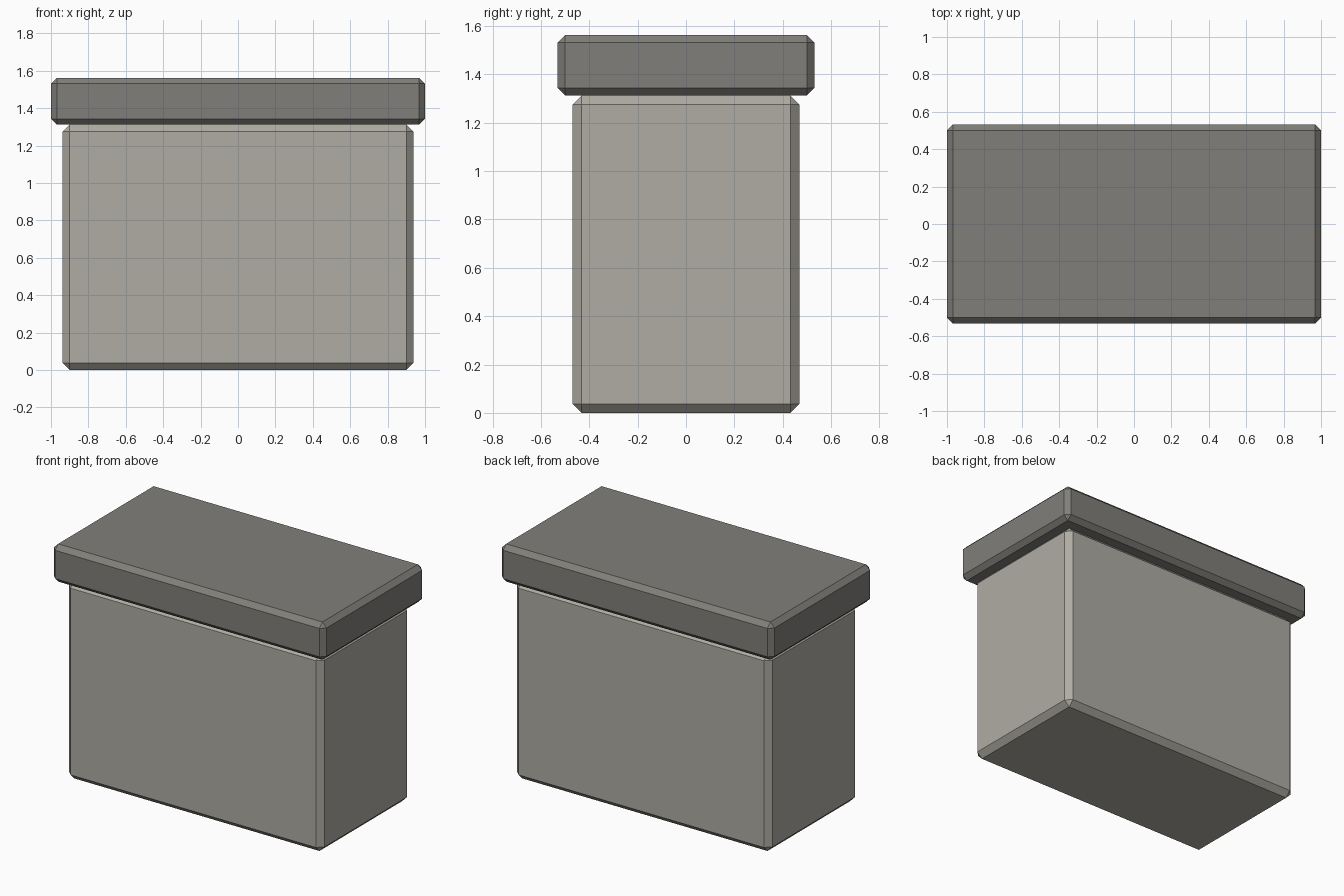
import bpy

cube = bpy.data.objects.get("Cube")
if cube:
    bpy.data.objects.remove(cube, do_unlink=True)


def material(name, color):
    mat = bpy.data.materials.new(name)
    mat.use_nodes = True
    mat.diffuse_color = color
    mat.node_tree.nodes["Principled BSDF"].inputs["Base Color"].default_value = color
    return mat


def chamfered_box(name, size, bottom, chamfer, mat):
    """Flat-shaded box with every edge chamfered, resting at height bottom."""
    bpy.ops.mesh.primitive_cube_add(size=1, location=(0, 0, bottom + size[2] / 2))
    obj = bpy.context.object
    obj.name = name
    obj.scale = size
    bpy.ops.object.transform_apply(location=False, rotation=False, scale=True)
    bevel = obj.modifiers.new("Chamfer", "BEVEL")
    bevel.width = chamfer
    bevel.segments = 1
    bevel.limit_method = "NONE"
    obj.data.materials.append(mat)
    return obj


pale_stone = material("pale stone", (0.43, 0.415, 0.365, 1))
dark_stone = material("dark stone", (0.22, 0.212, 0.194, 1))

# Main block and the overhanging slab on top
chamfered_box("body", (1.875, 0.9375, 1.3125), 0, 0.0375, pale_stone)
chamfered_box("lid", (2, 1.0625, 0.25), 1.3125, 0.031, dark_stone)
